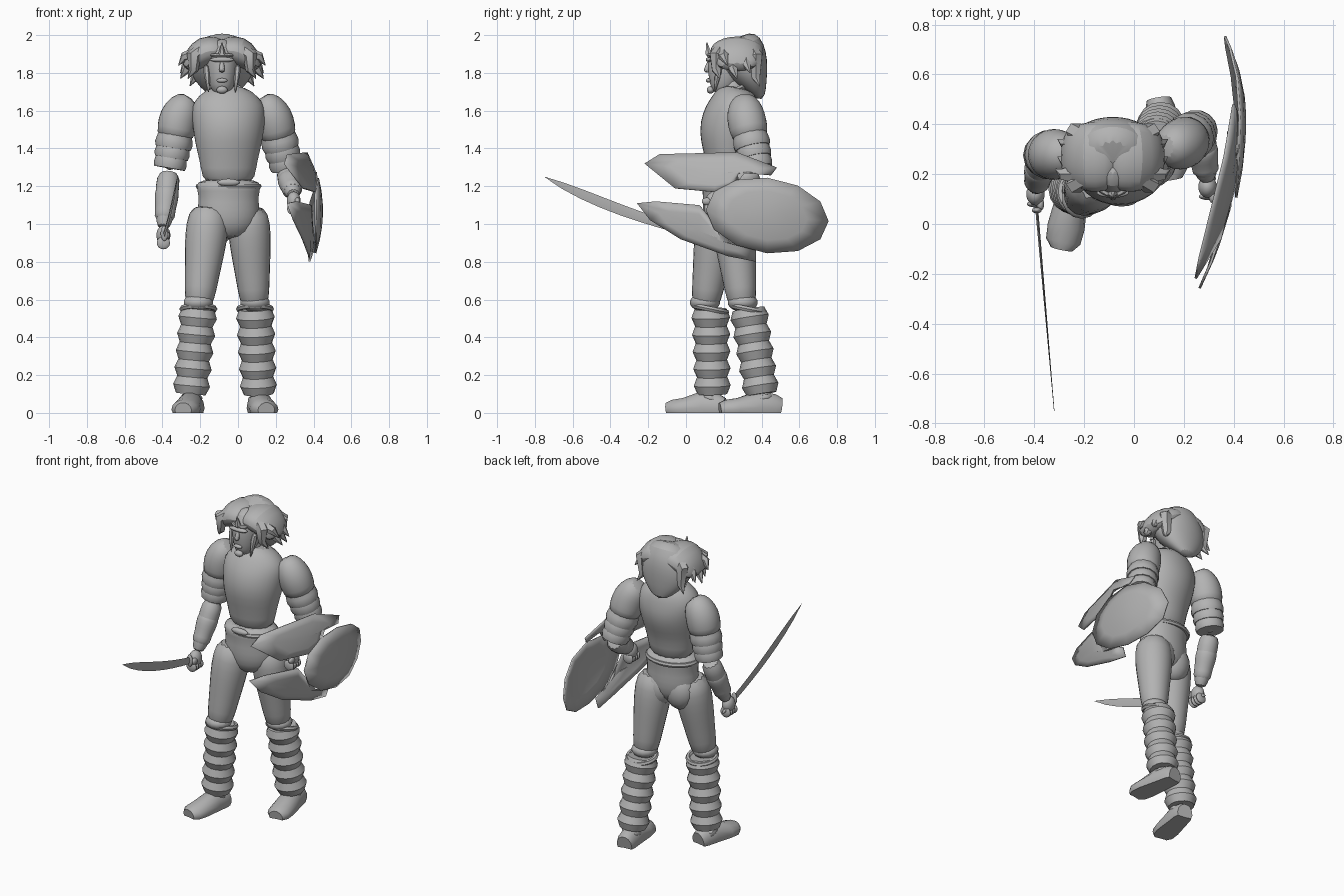
import bpy, bmesh
from math import sin, cos, pi, radians
from mathutils import Vector

cube = bpy.data.objects.get("Cube")
if cube:
    bpy.data.objects.remove(cube, do_unlink=True)

GREY = (.45, .45, .45, 1)
grey = bpy.data.materials.new("plain grey")
grey.use_nodes = True
grey.diffuse_color = GREY
grey.node_tree.nodes["Principled BSDF"].inputs["Base Color"].default_value = GREY
parts = []
BACK = Vector((0, 1, 0))
UP = Vector((0, 0, 1))
TURN = Vector((-.15, 1, 0))      # the trunk is twisted a little to its left
HEAD_X = -.085
TRUNK_X = -.05


def add_part(name, bm):
    bmesh.ops.recalc_face_normals(bm, faces=bm.faces)
    mesh = bpy.data.meshes.new(name)
    bm.to_mesh(mesh)
    bm.free()
    obj = bpy.data.objects.new(name, mesh)
    bpy.context.collection.objects.link(obj)
    mesh.materials.append(grey)
    parts.append(obj)
    return obj


def skin(name, path, radii, sides=12, reference=BACK, soft=True):
    """Skin elliptical rings along a path; each radius is one number or a pair."""
    bm = bmesh.new()
    path = [Vector(point) for point in path]
    last = len(path) - 1
    loops = []
    for i, (point, radius) in enumerate(zip(path, radii)):
        wide, deep = radius if isinstance(radius, tuple) else (radius, radius)
        direction = (path[min(i + 1, last)] - path[max(i - 1, 0)]).normalized()
        across = reference.cross(direction).normalized()
        other = direction.cross(across)
        loop = []
        for k in range(sides):
            angle = 2 * pi * k / sides
            corner = point + across * wide * cos(angle) + other * deep * sin(angle)
            corner.z = max(corner.z, 0)
            loop.append(bm.verts.new(corner))
        loops.append(loop)
    for lower, upper in zip(loops, loops[1:]):
        for k in range(sides):
            n = (k + 1) % sides
            bm.faces.new((lower[k], lower[n], upper[n], upper[k]))
    bm.faces.new(loops[0])
    bm.faces.new(loops[-1])
    obj = add_part(name, bm)
    if soft:
        obj.modifiers.new("soften", "SUBSURF").levels = 1


def straight(name, start, end, radii, **options):
    """Skin evenly spaced rings on a straight line."""
    start, end = Vector(start), Vector(end)
    steps = len(radii) - 1
    skin(name, [start.lerp(end, i / steps) for i in range(steps + 1)], radii, **options)


def stack(name, x, lean, rows, reference=BACK):
    """Skin level rings given as height, half width and half depth."""
    skin(name, [(x, lean(z), z) for z, wide, deep in rows],
         [(wide, deep) for z, wide, deep in rows], sides=16, reference=reference)


def blob(name, place, size):
    bm = bmesh.new()
    bmesh.ops.create_uvsphere(bm, u_segments=14, v_segments=9, radius=1)
    obj = add_part(name, bm)
    obj.location, obj.scale = place, size


def hoop(name, place, radius, thick, squash=1, tilt=0):
    bpy.ops.mesh.primitive_torus_add(location=place, rotation=(tilt, 0, 0), major_radius=radius,
                                     minor_radius=thick, major_segments=24, minor_segments=6)
    obj = bpy.context.object
    obj.name = name
    obj.scale.y = squash
    obj.data.materials.append(grey)
    parts.append(obj)


# Trunk with sloping shoulders, collar and neck
stack("breastplate", TRUNK_X, lambda z: .22 + max(0, z - 1.45) / 5, [
    (1.2, .14, .1), (1.3, .15, .11), (1.38, .17, .13), (1.47, .19, .16), (1.56, .2, .16),
    (1.62, .2, .14), (1.67, .17, .12), (1.73, .09, .08)], TURN)
straight("neck", (-.07, .26, 1.6), (HEAD_X, .24, 1.8), [.07, .065, .06])
hoop("collar", (-.07, .24, 1.7), .088, .015, tilt=.4)

# Hips, belt and buckle
stack("hips", TRUNK_X, lambda z: .21, [
    (1.24, .16, .12), (1.2, .18, .13), (1.15, .16, .12), (1.08, .17, .125), (1, .165, .12),
    (.92, .1, .08)], TURN)
hoop("belt", (TRUNK_X, .215, 1.2), .16, .015, .76)
blob("buckle", (TRUNK_X, .09, 1.22), (.06, .02, .02))
for side, x, y in (("right", -.12, .23), ("left", .02, .26)):
    blob(side + "_buttock", (x, y, 1), (.1, .085, .12))


def leg(side, hip, knee, ankle, heel, toe):
    hip, knee, ankle, heel, toe = map(Vector, (hip, knee, ankle, heel, toe))
    straight(side + "_thigh", hip, knee, [.1, .12, .113, .1, .088, .075])
    blob(side + "_knee_pad", knee + UP * .035, (.08, .08, .05))
    # Padded shin guard with five soft rolls
    top = knee + BACK * .03
    rolls = [.094 - .009 * cos(i * pi / 2) - .0003 * i for i in range(21)]
    straight(side + "_shin_guard", top, ankle, rolls, sides=16, soft=False)
    hoop(side + "_shin_rim", top, .086, .015, tilt=-.2)
    # Ankle and flat-soled shoe, as share of length, half width and height
    straight(side + "_ankle", ankle, heel.lerp(toe, .28) + UP * .05, [.07, .065])
    rows = [(0, .05, .08), (.1, .06, .1), (.35, .065, .12), (.7, .075, .08), (.9, .07, .07),
            (1, .045, .055)]
    skin(side + "_shoe", [heel.lerp(toe, t) + UP * tall / 4 for t, wide, tall in rows],
         [(wide, tall * .75) for t, wide, tall in rows], sides=14, reference=UP, soft=False)


leg("right", (-.15, .18, 1.1), (-.21, .1, .55), (-.25, .14, .1), (-.23, .2, 0), (-.29, -.1, 0))
leg("left", (.05, .24, 1.1), (.09, .3, .55), (.11, .4, .1), (.1, .5, 0), (.15, .18, 0))


def arm(side, shoulder, elbow, wrist, inward):
    shoulder, elbow, wrist = map(Vector, (shoulder, elbow, wrist))
    straight(side + "_upper_arm", shoulder, elbow, [.08, .075, .065, .05])
    straight(side + "_forearm", elbow, wrist, [.06, .066, .06, .05, .036])
    straight(side + "_bracer", elbow.lerp(wrist, .25), elbow.lerp(wrist, .85),
             [.06, .068, .062, .054, .06])
    # Domed shoulder cap
    inner = Vector((inward, 0, 0)) + UP
    skin(side + "_shoulder_cap",
         [shoulder + inner * .065, shoulder + inner * .03] +
         [shoulder.lerp(elbow, t) for t in (.1, .3, .5)], [.05, .09, .107, .105, .096], sides=14)
    # Overlapping flared plates with rolled rims
    for k in range(3):
        upper, lower = (shoulder.lerp(elbow, .4 + k / 6 + step) for step in (0, .22))
        r = .1 - .006 * k
        straight(f"{side}_arm_plate_{k}", upper, lower, [r - .01, r - .004, r, r - .006],
                 sides=14, soft=False)
    # Fist with fingers stacked along the grip
    palm = wrist - BACK * .02 - UP * .03
    blob(side + "_palm", palm, (.038, .046, .052))
    blob(side + "_thumb", palm + Vector((.02, -.04, 0)), (.015, .027, .02))
    for k in range(4):
        blob(f"{side}_finger_{k}", palm + BACK * (.024 * k - .04) - UP * .04, (.036, .014, .034))


arm("right", (-.31, .28, 1.6), (-.365, .275, 1.28), (-.395, .14, .97), 1)
arm("left", (.18, .31, 1.6), (.26, .38, 1.28), (.295, .17, 1.15), -1)

# Curved sword
straight("sword_grip", (-.4, .2, .9), (-.39, .06, .95), [.014, .014], sides=8, reference=UP)
blob("sword_guard", (-.39, .055, .95), (.02, .012, .04))
shares = [i / 8 for i in range(9)]
skin("sword_blade", [(.07 * t - .39, .06 - .81 * t, .95 + t / 5 + t * t / 10) for t in shares],
     [(.006 - .005 * t, (.021 + .015 * t) * (1.02 - t ** 5)) for t in shares],
     sides=4, reference=UP, soft=False)


def shield_piece(name, outline, lift=0):
    """Fill a side outline with shrinking rings and wrap it on a bulged surface."""
    bm = bmesh.new()
    count = len(outline)
    middle_y = sum(y for y, z in outline) / count
    middle_z = sum(z for y, z in outline) / count

    def wrapped(y, z, scale):
        y, z = middle_y + (y - middle_y) * scale, middle_z + (z - middle_z) * scale
        bend = .36 if y < .42 else .7
        return bm.verts.new((.435 + lift - bend * (y - .42) ** 2 - .7 * (z - 1.07) ** 2, y, z))

    loops = [[wrapped(y, z, scale) for y, z in outline] for scale in (1, .65, .3)]
    centre = wrapped(middle_y, middle_z, 1)
    for k in range(count):
        n = (k + 1) % count
        for outer, inner in zip(loops, loops[1:]):
            bm.faces.new((outer[k], outer[n], inner[n], inner[k]))
        bm.faces.new((loops[-1][k], loops[-1][n], centre))
    add_part(name, bm).modifiers.new("thickness", "SOLIDIFY").thickness = .01


shield_piece("shield_upper_wing", [
    (-.22, 1.32), (-.14, 1.37), (.27, 1.38), (.48, 1.3), (.45, 1.26), (.31, 1.27), (.26, 1.2),
    (.15, 1.17), (-.06, 1.19)], .008)
turns = [k * pi / 6 for k in range(12)]
shield_piece("shield_round_plate", [
    (.43 + .325 * cos(a), 1.045 + .2 * sin(a) - .03 * cos(a)) for a in turns], .015)
shield_piece("shield_lower_wing", [
    (-.26, 1.11), (-.16, 1.12), (.07, 1.1), (.24, .9), (.37, .86), (.37, .8), (.22, .83),
    (-.03, .92), (-.19, 1.02)])

# Head and face
stack("head", HEAD_X, lambda z: .25 - .3 * (1.93 - z), [
    (1.685, .035, .035), (1.72, .063, .065), (1.79, .082, .1), (1.86, .088, .12),
    (1.93, .08, .11), (1.97, .04, .06)])
straight("nose", (HEAD_X, .125, 1.865), (HEAD_X, .105, 1.8), [.012, .014, .02], sides=8)
blob("brow", (HEAD_X, .125, 1.87), (.066, .02, .014))
blob("mouth", (HEAD_X, .12, 1.76), (.03, .014, .012))
blob("chin", (HEAD_X, .13, 1.71), (.03, .02, .02))
hoop("headband", (HEAD_X, .235, 1.905), .09, .009, 1.3, .1)
straight("headband_crest", (HEAD_X, .12, 1.9), (HEAD_X, .11, 1.96), [.02, .003], sides=6, soft=False)

# Hair: a draped back and two wings swept outward from the parting
stack("hair_back", HEAD_X, lambda z: .27 + .45 * (1.95 - z), [
    (1.985, .08, .09), (1.94, .15, .135), (1.86, .18, .13), (1.79, .165, .1), (1.73, .125, .065),
    (1.66, .04, .02)])
for side, s in (("right", -1), ("left", 1)):
    sweep = [HEAD_X + s * reach for reach in (-.02, .03, .09, .15, .2)]
    heights = [1.91, 1.92, 1.915, 1.87, 1.82]
    skin(side + "_hair_wing", [(x, .27, z) for x, z in zip(sweep, heights)],
         [(.06, .12), (.078, .145), (.09, .15), (.07, .13), (.025, .1)])
    # Loose pointed locks, given as depth, reach and height of the tip
    locks = [(.16, .18, 1.77), (.2, .23, 1.84), (.25, .22, 1.77), (.32, .22, 1.8), (.37, .17, 1.73)]
    for k, (y, reach, tip) in enumerate(locks):
        out = HEAD_X + s * reach
        skin(f"{side}_lock_{k}",
             [(HEAD_X + s * .1, .7 * y + .08, 1.93), (HEAD_X + s * .15, y, 1.89),
              (out - s * .03, y, tip + .045), (out, y + .02, tip)],
             [.035, .04, .025, .002], sides=6, soft=False)
    straight(side + "_sideburn", (HEAD_X + s * .085, .18, 1.85), (HEAD_X + s * .07, .15, 1.69),
             [.025, .018, .003], sides=6)

# Smooth shading that keeps hard edges
bpy.ops.object.select_all(action="DESELECT")
for obj in parts:
    obj.select_set(True)
bpy.context.view_layer.objects.active = parts[0]
bpy.ops.object.shade_smooth_by_angle(angle=radians(40))
